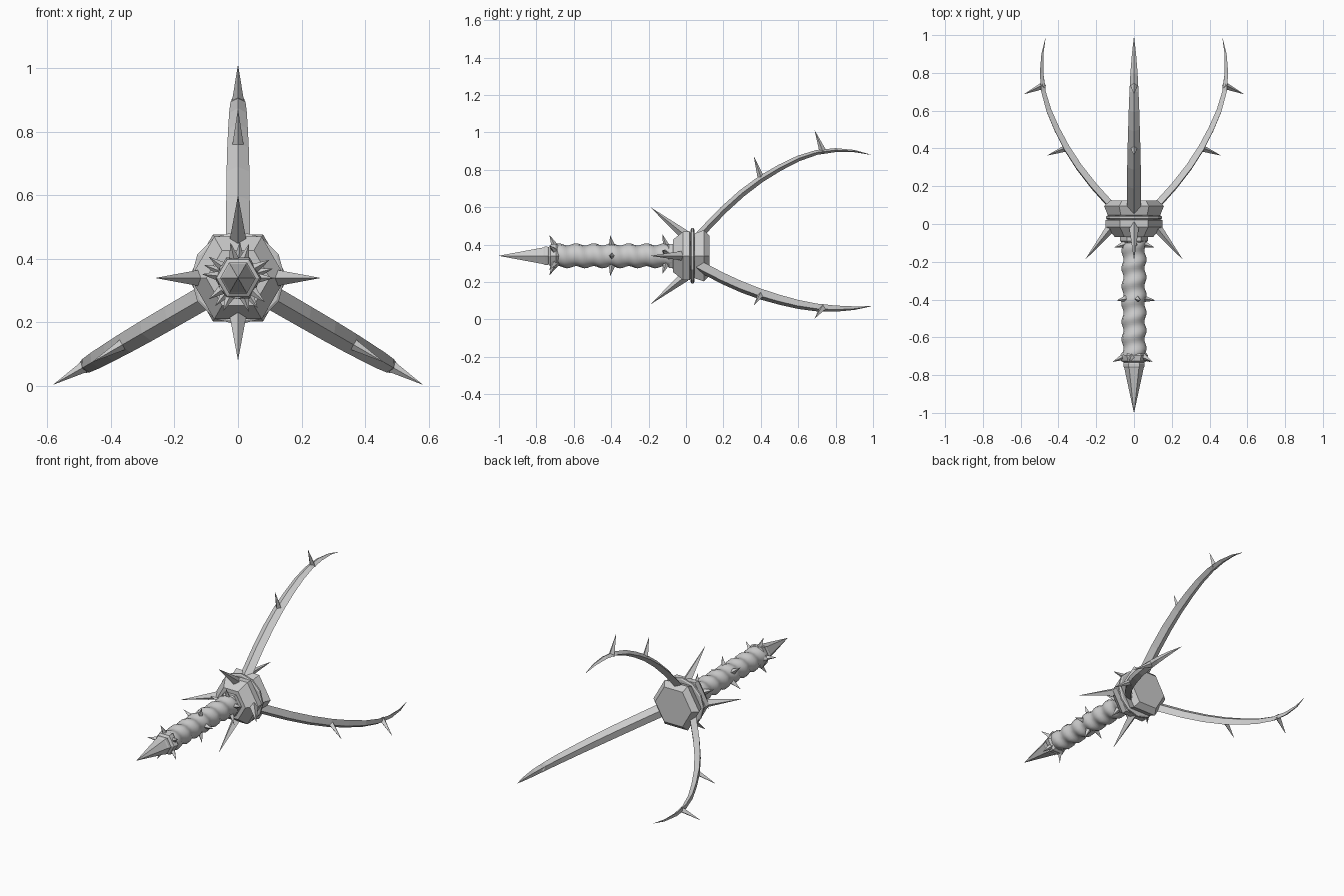
import bpy, bmesh, math
from mathutils import Vector

if "Cube" in bpy.data.objects:
    bpy.data.objects.remove(bpy.data.objects["Cube"])

AXIS_Z = 0.34  # height of the long axis

steel = bpy.data.materials.new("grey_steel")
steel.diffuse_color = (0.6, 0.6, 0.6, 1)
steel.use_nodes = True
steel.node_tree.nodes["Principled BSDF"].inputs["Base Color"].default_value = steel.diffuse_color


def polar(y, r, deg):
    """Point at radius r and angle deg around the long axis."""
    a = math.radians(deg)
    return Vector((r * math.cos(a), y, AXIS_Z + r * math.sin(a)))


def loft(name, rings, smooth=False):
    """Skin a list of equal rings and cap both ends."""
    bm = bmesh.new()
    loops = [[bm.verts.new(p) for p in ring] for ring in rings]
    n = len(loops[0])
    for a, b in zip(loops, loops[1:]):
        for i in range(n):
            j = (i + 1) % n
            bm.faces.new((a[i], a[j], b[j], b[i]))
    bm.faces.new(loops[0])
    bm.faces.new(loops[-1])
    bmesh.ops.recalc_face_normals(bm, faces=bm.faces)
    mesh = bpy.data.meshes.new(name)
    bm.to_mesh(mesh)
    bm.free()
    mesh.materials.append(steel)
    obj = bpy.data.objects.new(name, mesh)
    bpy.context.collection.objects.link(obj)
    if smooth:
        bpy.context.view_layer.objects.active = obj
        obj.select_set(True)
        bpy.ops.object.shade_smooth_by_angle(angle=math.radians(35))
        obj.select_set(False)
    return obj


def turned(name, profile, sides, phase=0):
    """Faceted body around the long axis from (y, radius) pairs."""
    return loft(name, [[polar(y, r, phase + 360 * i / sides) for i in range(sides)]
                       for y, r in profile])


def spike(name, base, tip, radius, side):
    """Four sided thorn; side is a direction one base corner points in."""
    d = (tip - base).normalized()
    u = (side - d * side.dot(d)).normalized()
    v = d.cross(u)
    corners = (u, v, -u, -v)
    loft(name, [[base + c * radius for c in corners],
                [tip + c * 0.0005 for c in corners]])


def tangent(deg):
    a = math.radians(deg)
    return Vector((-math.sin(a), 0, math.cos(a)))


# Faceted head: two hexagonal lobes with a groove between
turned("head", [(-0.07, 0.10), (-0.015, 0.15), (0.02, 0.15), (0.03, 0.13),
                (0.04, 0.13), (0.05, 0.14), (0.095, 0.158), (0.125, 0.125)], 6)
turned("head_ring", [(0.025, 0.14), (0.03, 0.148), (0.04, 0.148), (0.045, 0.14)], 12)

# Spirally wound grip
rings = []
for k in range(57):
    y = -0.72 + 0.66 * k / 56
    ring = []
    for i in range(12):
        wave = math.cos(2 * math.pi * y / 0.094 + 2 * math.pi * i / 12)
        ring.append(polar(y, 0.061 + 0.006 * wave, 30 * i))
    rings.append(ring)
loft("grip", rings, smooth=True)

# Collars and pointed pommel
turned("front_collar", [(-0.735, 0.052), (-0.725, 0.068), (-0.695, 0.074), (-0.68, 0.062)], 6)
turned("pommel_rim", [(-0.765, 0.05), (-0.755, 0.056), (-0.74, 0.056), (-0.73, 0.05)], 6)
turned("pommel_point", [(-1.0, 0.0005), (-0.76, 0.052), (-0.73, 0.045)], 6)
turned("head_collar", [(-0.10, 0.064), (-0.09, 0.074), (-0.06, 0.074)], 6)

# Large thorns on the head
for a in (0, 90, 180, 270):
    spike("head_thorn", polar(-0.005, 0.11, a), polar(-0.188, 0.258, a), 0.028, tangent(a))

# Small thorns on the grip
for y, lean, turn in ((-0.70, -0.03, 30), (-0.395, -0.01, 0), (-0.105, -0.02, 15)):
    for a in (0, 72, 144, 216, 288):
        a += turn
        spike("grip_thorn", polar(y, 0.05, a), polar(y + lean, 0.113, a), 0.019, tangent(a))

# Three curved prongs: (y, distance from axis, half width)
path = [(0.07, 0.11, 0.038), (0.20, 0.245, 0.037), (0.30, 0.335, 0.036),
        (0.40, 0.41, 0.034), (0.50, 0.47, 0.031), (0.60, 0.52, 0.028),
        (0.70, 0.553, 0.024), (0.80, 0.565, 0.019), (0.90, 0.56, 0.011),
        (0.99, 0.54, 0.0008)]
for a in (90, 210, 330):
    side = tangent(a)
    centres = [polar(y, r, a) for y, r, w in path]
    rings = []
    for i, (y, r, w) in enumerate(path):
        along = (centres[min(i + 1, len(path) - 1)] - centres[max(i - 1, 0)]).normalized()
        out = side.cross(along).normalized()
        c = centres[i]
        rings.append([c + side * w, c + out * w * 0.55, c - side * w, c - out * w * 0.55])
    loft("prong", rings)
    # Thorns on the outer edge of each prong
    spike("prong_thorn", polar(0.405, 0.405, a), polar(0.363, 0.53, a), 0.02, side)
    spike("prong_thorn", polar(0.735, 0.55, a), polar(0.688, 0.67, a), 0.02, side)
